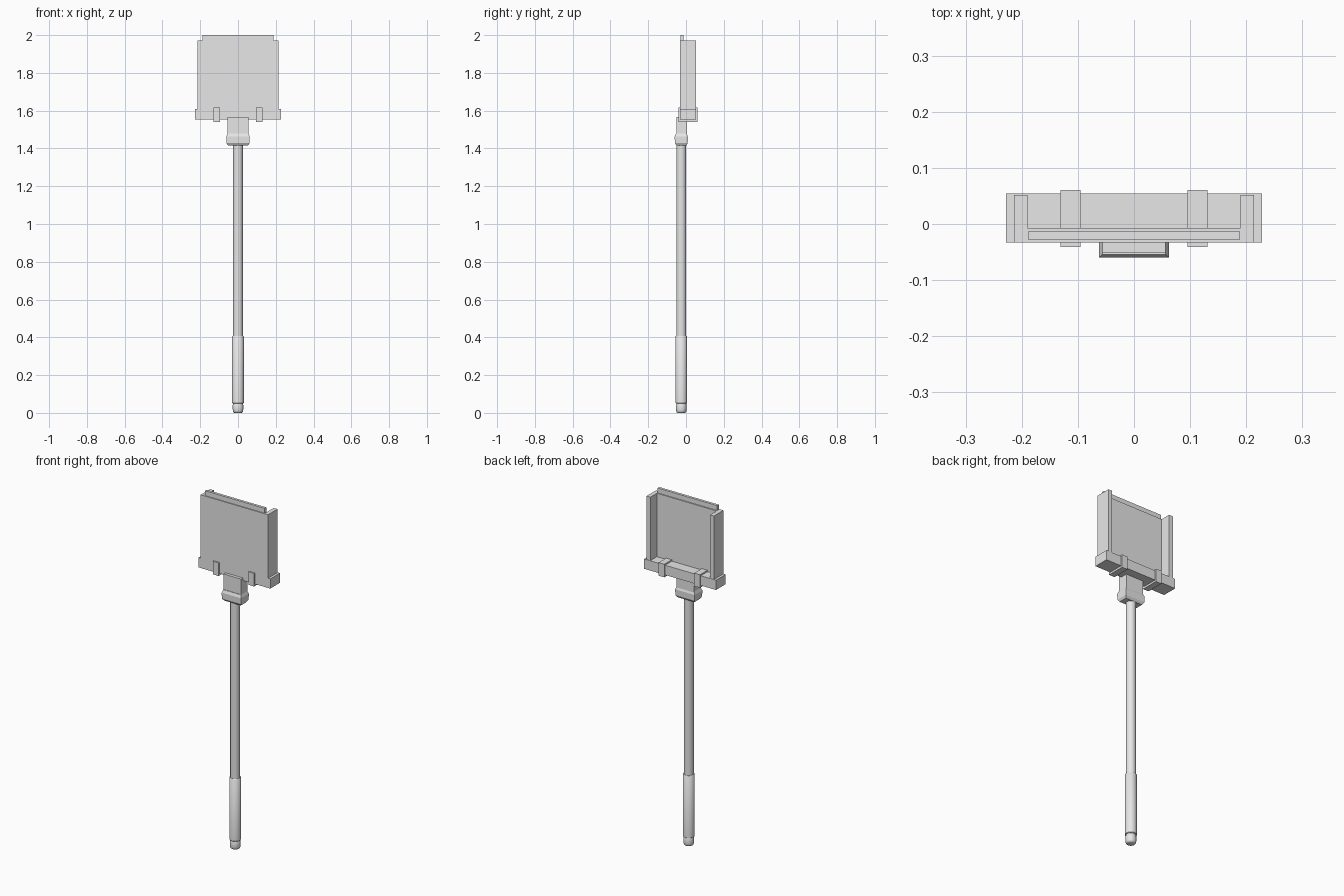
import bpy, bmesh, math

if "Cube" in bpy.data.objects:
    bpy.data.objects.remove(bpy.data.objects["Cube"])

grey = bpy.data.materials.new("plain grey")
grey.diffuse_color = (0.8, 0.8, 0.8, 1)
grey.use_nodes = True
grey.node_tree.nodes["Principled BSDF"].inputs["Base Color"].default_value = grey.diffuse_color

AXIS_Y = -0.025  # the pole runs slightly in front of centre


def finish(name, bm):
    bmesh.ops.recalc_face_normals(bm, faces=bm.faces)
    mesh = bpy.data.meshes.new(name)
    bm.to_mesh(mesh)
    bm.free()
    mesh.materials.append(grey)
    obj = bpy.data.objects.new(name, mesh)
    bpy.context.collection.objects.link(obj)
    return obj


def loft(name, rings):
    """Skin a list of equal-length point rings and cap both ends."""
    bm = bmesh.new()
    loops = [[bm.verts.new(p) for p in ring] for ring in rings]
    n = len(loops[0])
    for a, b in zip(loops, loops[1:]):
        for i in range(n):
            j = (i + 1) % n
            bm.faces.new((a[i], a[j], b[j], b[i]))
    bm.faces.new(loops[0][::-1])
    bm.faces.new(loops[-1])
    return finish(name, bm)


def rect(x0, x1, y0, y1, z):
    return [(x0, y0, z), (x1, y0, z), (x1, y1, z), (x0, y1, z)]


def box(name, x, y, z):
    return loft(name, [rect(*x, *y, h) for h in z])


def lathe(name, profile, sides=32):
    """Round part about the pole axis from (radius, height) pairs."""
    ring = [2 * math.pi * i / sides for i in range(sides)]
    obj = loft(name, [[(r * math.cos(a), AXIS_Y + r * math.sin(a), z) for a in ring]
                      for r, z in profile])
    bpy.context.view_layer.objects.active = obj
    obj.select_set(True)
    bpy.ops.object.shade_smooth_by_angle(angle=math.radians(40))
    obj.select_set(False)


# Flat head: panel, thin top lip and bottom ledge
box("head_panel", (-0.2, 0.2), (-0.033, -0.007), (1.57, 1.972))
box("top_lip", (-0.189, 0.189), (-0.028, -0.013), (1.96, 2.0))
box("bottom_ledge", (-0.228, 0.228), (-0.033, 0.054), (1.552, 1.608))

# Side walls and the clips that wrap the ledge, mirrored in x
for side, s in (("left", -1), ("right", 1)):
    box(side + "_wall", sorted((s * 0.19, s * 0.214)), (-0.033, 0.052), (1.57, 1.972))
    box(side + "_clip", sorted((s * 0.095, s * 0.131)), (-0.041, 0.061), (1.541, 1.616))

# Rectangular neck and its collar with chamfered rims
box("neck", (-0.056, 0.056), (-0.051, 0.006), (1.45, 1.567))
loft("collar", [rect(-x, x, AXIS_Y - y, AXIS_Y + y, z) for x, y, z in
                ((0.053, 0.025, 1.415), (0.061, 0.034, 1.428),
                 (0.062, 0.035, 1.462), (0.056, 0.029, 1.478))])

# Pole, grip and rounded end cap
lathe("pole", [(0.026, 0.39), (0.026, 1.43)])
lathe("grip", [(0.028, 0.05), (0.031, 0.053), (0.031, 0.404), (0.028, 0.408)])
lathe("end_cap", [(0.019, 0.0), (0.024, 0.003), (0.027, 0.01),
                  (0.028, 0.02), (0.028, 0.042), (0.026, 0.047), (0.026, 0.06)])
